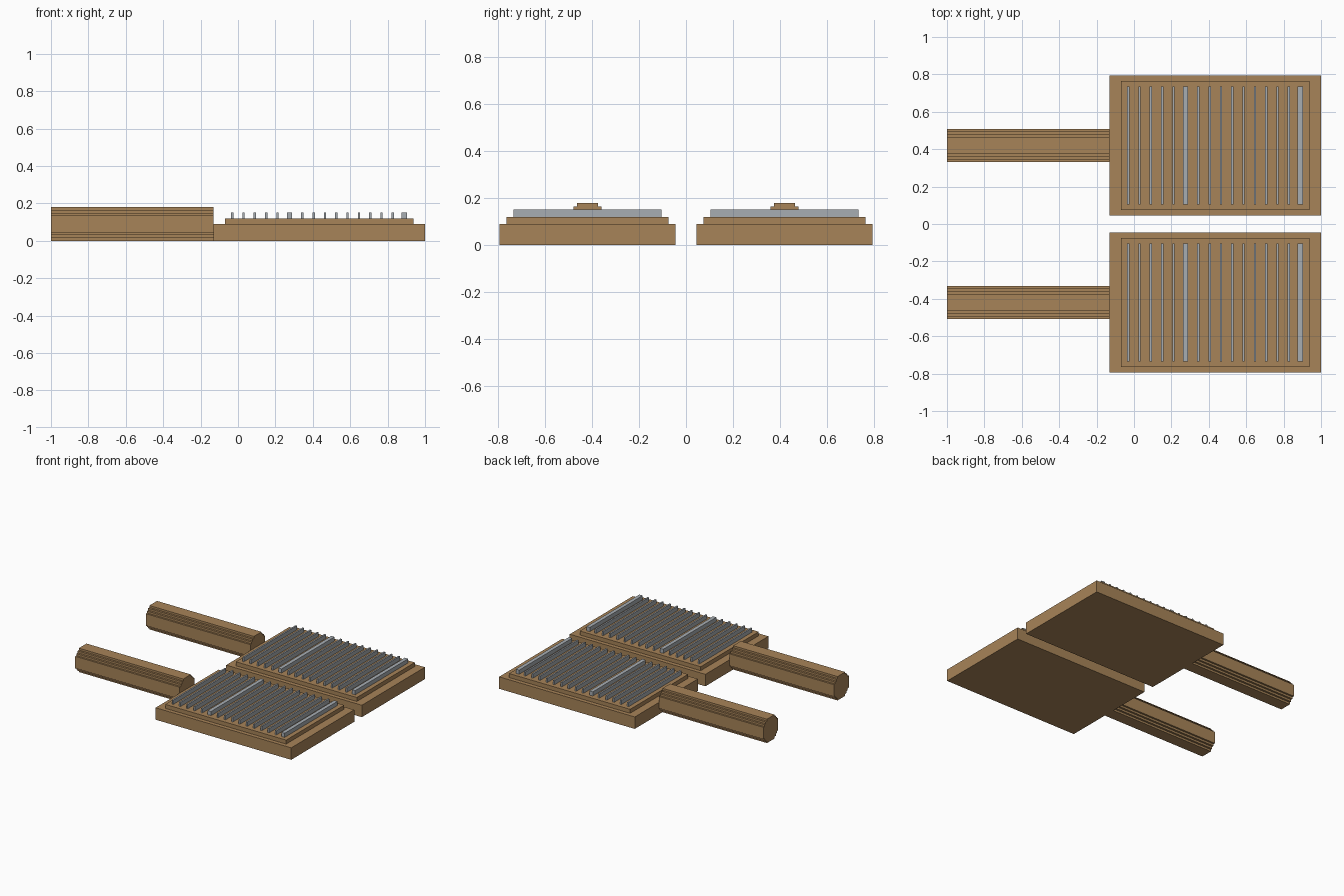
import bpy, bmesh

if "Cube" in bpy.data.objects:
    bpy.data.objects.remove(bpy.data.objects["Cube"])


def material(name, rgb):
    m = bpy.data.materials.new(name)
    m.diffuse_color = (*rgb, 1)
    m.use_nodes = True
    m.node_tree.nodes["Principled BSDF"].inputs["Base Color"].default_value = m.diffuse_color
    return m


WOOD = material("wood", (0.39, 0.23, 0.098))
STEEL = material("steel", (0.39, 0.42, 0.45))


def finish(name, bm, mat):
    bmesh.ops.recalc_face_normals(bm, faces=bm.faces)
    mesh = bpy.data.meshes.new(name)
    bm.to_mesh(mesh)
    bm.free()
    mesh.materials.append(mat)
    bpy.context.collection.objects.link(bpy.data.objects.new(name, mesh))


def add_box(bm, x0, x1, y0, y1, z0, z1):
    for v in bmesh.ops.create_cube(bm, size=1)["verts"]:
        v.co = (x1 if v.co.x > 0 else x0,
                y1 if v.co.y > 0 else y0,
                z1 if v.co.z > 0 else z0)


def box(name, mat, *bounds):
    bm = bmesh.new()
    add_box(bm, *bounds)
    finish(name, bm, mat)


def handle(name, cy):
    # stepped, rounded-off square section swept along x
    steps = [(0.045, 0.09), (0.045, 0.075), (0.06, 0.075), (0.06, 0.06),
             (0.075, 0.06), (0.075, 0.045), (0.0885, 0.045)]
    outline = steps + [(y, -z) for y, z in reversed(steps)]
    outline += [(-y, z) for y, z in reversed(outline)]
    bm = bmesh.new()
    face = bm.faces.new([bm.verts.new((-1, cy + y, 0.09 + z)) for y, z in outline])
    new = bmesh.ops.extrude_face_region(bm, geom=[face], use_keep_orig=True)["geom"]
    for v in new:
        if isinstance(v, bmesh.types.BMVert):
            v.co.x = -0.13
    finish(name, bm, WOOD)


def teeth(name, cy, centres, width):
    bm = bmesh.new()
    for x in centres:
        add_box(bm, x - width / 2, x + width / 2, cy - 0.315, cy + 0.315, 0.12, 0.151)
    finish(name, bm, STEEL)


THIN = [-0.031 + 0.0605 * i for i in range(5)] + [0.344 + 0.0605 * i for i in range(9)]
WIDE = [0.276, 0.889]

# two identical paddles side by side
for side, cy in (("front", -0.42), ("back", 0.42)):
    box(side + "_paddle", WOOD, -0.13, 1, cy - 0.375, cy + 0.375, 0, 0.09)
    box(side + "_raised_pad", WOOD, -0.07, 0.937, cy - 0.345, cy + 0.345, 0.09, 0.12)
    handle(side + "_handle", cy)
    teeth(side + "_thin_ridges", cy, THIN, 0.012)
    teeth(side + "_wide_ridges", cy, WIDE, 0.028)
